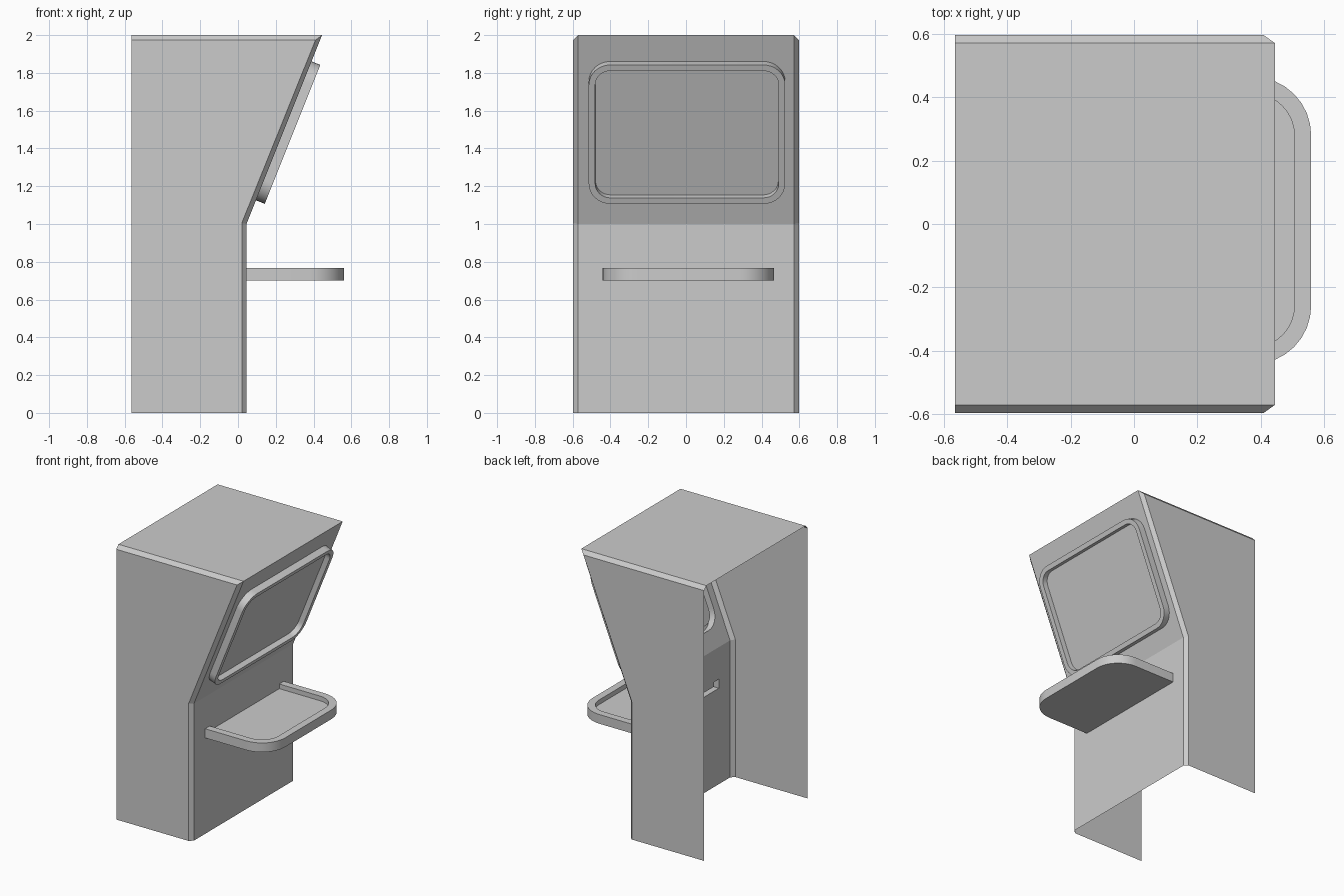
import bpy, bmesh, math
from mathutils import Vector

if "Cube" in bpy.data.objects:
    bpy.data.objects.remove(bpy.data.objects["Cube"], do_unlink=True)

grey = bpy.data.materials.new("light grey")
grey.use_nodes = True
GREY = (0.6, 0.6, 0.6, 1)
grey.diffuse_color = GREY
grey.node_tree.nodes["Principled BSDF"].inputs["Base Color"].default_value = GREY


def finish(bm, name, smooth):
    """Turn a bmesh into a named object."""
    bmesh.ops.remove_doubles(bm, verts=bm.verts, dist=1e-5)
    bmesh.ops.recalc_face_normals(bm, faces=bm.faces)
    mesh = bpy.data.meshes.new(name)
    bm.to_mesh(mesh)
    bm.free()
    mesh.materials.append(grey)
    obj = bpy.data.objects.new(name, mesh)
    bpy.context.collection.objects.link(obj)
    if smooth:
        bpy.ops.object.select_all(action="DESELECT")
        obj.select_set(True)
        bpy.context.view_layer.objects.active = obj
        bpy.ops.object.shade_smooth_by_angle(angle=math.radians(30))
    return obj


def ring(bm, points):
    return [bm.verts.new(p) for p in points]


def bridge(bm, a, b, closed=False):
    """Quads between two matching rows of vertices."""
    n = len(a)
    for i in range(n if closed else n - 1):
        j = (i + 1) % n
        bm.faces.new((a[i], a[j], b[j], b[i]))


def panel_with_hole(bm, outline, hole):
    edges = []
    for loop in (ring(bm, outline), ring(bm, hole)):
        edges += [bm.edges.new((v, loop[i - 1])) for i, v in enumerate(loop)]
    bmesh.ops.triangle_fill(bm, edges=edges, use_beauty=True)


def arc(cx, cy, r, start, segs=8):
    return [(cx + r * math.cos(start + math.pi / 2 * i / segs),
             cy + r * math.sin(start + math.pi / 2 * i / segs)) for i in range(segs + 1)]


# Axes of the sloping screen panel: across (y), up the slope, and outward
FOOT = Vector((0.045, 0, 1.0))
UP = Vector((0.4, 0, 1.0)).normalized()
OUT = Vector((UP.z, 0, -UP.x))


def on_slope(across, up, out=0.0):
    return FOOT + Vector((0, across, 0)) + UP * up + OUT * out


def screen_outline(inset, out):
    """Rounded rectangle on the sloping panel."""
    w, h, r = 0.52 - inset, 0.396 - inset, 0.115 - inset
    pts = []
    for k, (sx, sy) in enumerate(((1, 1), (-1, 1), (-1, -1), (1, -1))):
        pts += arc(sx * (w - r), sy * (h - r), r, k * math.pi / 2)
    return [on_slope(0.005 + a, 0.531 + b, out) for a, b in pts]


# Tray dimensions
TRAY_Y, TRAY_HALF, TRAY_TIP, RIM = 0.011, 0.454, 0.56, 0.053
TRAY_LOW, TRAY_FLOOR, TRAY_TOP = 0.70, 0.733, 0.767
FRONT = 0.045


def tray_path(inset, z):
    """Open U-shaped path around the tray, starting and ending at the cabinet."""
    half, tip, r = TRAY_HALF - inset, TRAY_TIP - inset, 0.185 - inset
    pts = [(FRONT, -half)] + arc(tip - r, r - half, r, -math.pi / 2)
    pts += arc(tip - r, half - r, r, 0) + [(FRONT, half)]
    return [(x, y + TRAY_Y, z) for x, y in pts]


# Cabinet: a thin shell, open at the back and underneath
SIDE, FLAT, BACK = 0.597, 0.572, -0.565
outer = [(FRONT, 0), (FRONT, 1), (0.445, 2), (BACK, 2)]
inner = [(0.02, 0), (0.02, 1.005), (0.41, 1.973), (BACK, 1.973)]
bm = bmesh.new()
for s in (-1, 1):
    flat_row = ring(bm, [(x, s * FLAT, z) for x, z in outer])
    side_row = ring(bm, [(x, s * SIDE, z) for x, z in inner])
    bridge(bm, flat_row, side_row)
    bm.faces.new(side_row + ring(bm, [(BACK, s * SIDE, 0)]))
bm.faces.new(ring(bm, [(x, y, 2) for x, y in
                       ((BACK, -FLAT), (0.445, -FLAT), (0.445, FLAT), (BACK, FLAT))]))

# Sloping panel with the screen opening
slope_len = Vector((0.4, 1.0)).length
panel_with_hole(bm, [on_slope(a, b) for a, b in
                     ((-FLAT, 0), (FLAT, 0), (FLAT, slope_len), (-FLAT, slope_len))],
                screen_outline(0, 0))

# Upright panel with the slot that the tray opens into
w, wi = TRAY_HALF, TRAY_HALF - RIM
slot = [(-w, TRAY_LOW), (w, TRAY_LOW), (w, TRAY_TOP), (wi, TRAY_TOP),
        (wi, TRAY_FLOOR), (-wi, TRAY_FLOOR), (-wi, TRAY_TOP), (-w, TRAY_TOP)]
panel_with_hole(bm, [(FRONT, y, z) for y, z in
                     ((-FLAT, 0), (FLAT, 0), (FLAT, 1), (-FLAT, 1))],
                [(FRONT, y + TRAY_Y, z) for y, z in slot])
finish(bm, "cabinet", False)

# Screen: raised rounded frame with a recessed display face
bm = bmesh.new()
rows = [ring(bm, screen_outline(i, o)) for i, o in
        ((0, 0), (0, 0.05), (0.034, 0.05), (0.036, 0.012))]
for a, b in zip(rows, rows[1:]):
    bridge(bm, a, b, True)
bm.faces.new(rows[-1])
finish(bm, "screen", True)

# Tray: rimmed shelf with rounded front corners
bm = bmesh.new()
rows = [ring(bm, tray_path(i, z)) for i, z in
        ((0, TRAY_LOW), (0, TRAY_TOP), (RIM, TRAY_TOP), (RIM, TRAY_FLOOR))]
for a, b in zip(rows, rows[1:]):
    bridge(bm, a, b)
bm.faces.new(rows[0])
bm.faces.new(rows[-1])
finish(bm, "tray", True)
